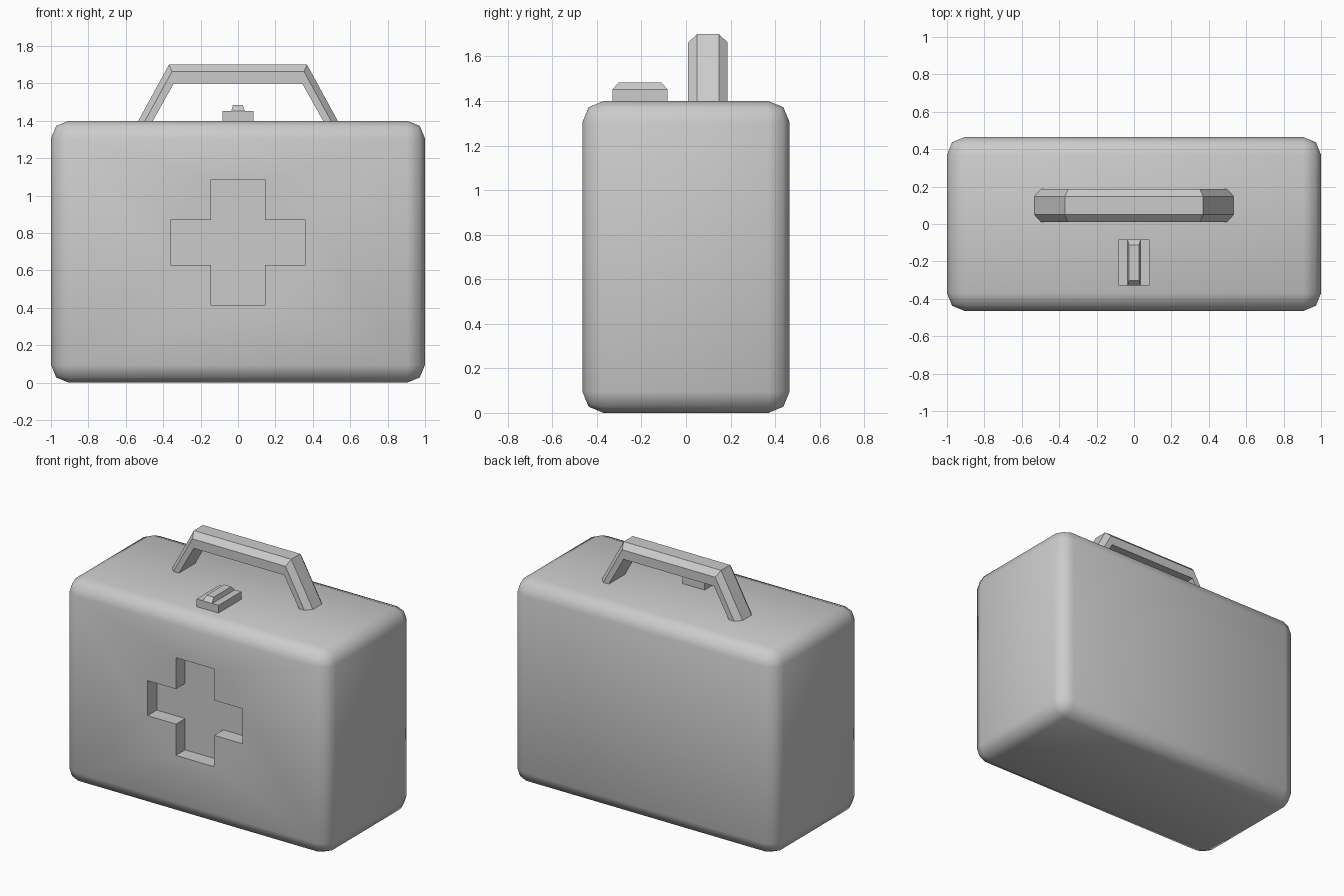
import bpy, bmesh
from math import radians

if "Cube" in bpy.data.objects:
    bpy.data.objects.remove(bpy.data.objects["Cube"])


def make_object(name, bm):
    bmesh.ops.recalc_face_normals(bm, faces=bm.faces)
    mesh = bpy.data.meshes.new(name)
    bm.to_mesh(mesh)
    bm.free()
    obj = bpy.data.objects.new(name, mesh)
    bpy.context.collection.objects.link(obj)
    return obj


def frustum(name, x, y, z, inset_x=0.0, inset_y=0.0):
    """Box between the given ranges, with its top optionally inset."""
    bm = bmesh.new()
    bmesh.ops.create_cube(bm, size=1)
    for v in bm.verts:
        top = v.co.z > 0
        sx, sy = (1 if v.co.x > 0 else -1), (1 if v.co.y > 0 else -1)
        v.co = (x[sx > 0] - sx * inset_x * top,
                y[sy > 0] - sy * inset_y * top, z[top])
    return make_object(name, bm)


# Case body with two-step rounded edges
body = frustum("case_body", (-1, 1), (-0.465, 0.465), (0, 1.4))
bm = bmesh.new()
bm.from_mesh(body.data)
bmesh.ops.bevel(bm, geom=bm.edges[:], offset=0.095, segments=2,
                profile=0.5, affect='EDGES')
bm.to_mesh(body.data)
bm.free()

# Cross-shaped recess in the front
a, w, h, t = 0.36, 0.145, 0.335, 0.12
outline = [(-w, -h), (w, -h), (w, -t), (a, -t), (a, t), (w, t),
           (w, h), (-w, h), (-w, t), (-a, t), (-a, -t), (-w, -t)]
bm = bmesh.new()
face = bm.faces.new([bm.verts.new((px, -0.60, 0.75 + pz)) for px, pz in outline])
side = bmesh.ops.extrude_face_region(bm, geom=[face])
bmesh.ops.translate(bm, vec=(0, 0.235, 0),
                    verts=[e for e in side["geom"] if isinstance(e, bmesh.types.BMVert)])
cutter = make_object("cross_cutter", bm)
cutter.hide_render = True
cutter.hide_set(True)
cut = body.modifiers.new("cross_recess", 'BOOLEAN')
cut.operation, cut.object, cut.solver = 'DIFFERENCE', cutter, 'EXACT'
bpy.context.view_layer.objects.active = body
body.select_set(True)
bpy.ops.object.modifier_apply(modifier=cut.name)
bpy.ops.object.shade_smooth_by_angle(angle=radians(50))
bpy.data.objects.remove(cutter)

# Carrying handle: chamfered section swept over two sloping legs
# Each rail: (foot x, corner x, corner z, front y, back y)
rails = [(0.533, 0.369, 1.70, 0.05, 0.148),
         (0.497, 0.353, 1.663, 0.01, 0.187),
         (0.455, 0.343, 1.60, 0.01, 0.187)]
section = [(r, r[3]) for r in rails] + [(r, r[4]) for r in reversed(rails)]
bm = bmesh.new()
rings = []
for station in range(4):
    sx = -1 if station < 2 else 1
    foot = station in (0, 3)
    rings.append([bm.verts.new((sx * (r[0] if foot else r[1]), y,
                                1.4 if foot else r[2])) for r, y in section])
for r0, r1 in zip(rings, rings[1:]):
    for i in range(6):
        j = (i + 1) % 6
        bm.faces.new((r0[i], r0[j], r1[j], r1[i]))
bm.faces.new(rings[0])
bm.faces.new(rings[-1])
make_object("carry_handle", bm)

# Latch on the lid: flat base with a tapered ridge
frustum("latch_base", (-0.083, 0.083), (-0.33, -0.083), (1.4, 1.453))
frustum("latch_ridge", (-0.035, 0.035), (-0.33, -0.083), (1.453, 1.483), 0.008, 0.028)
